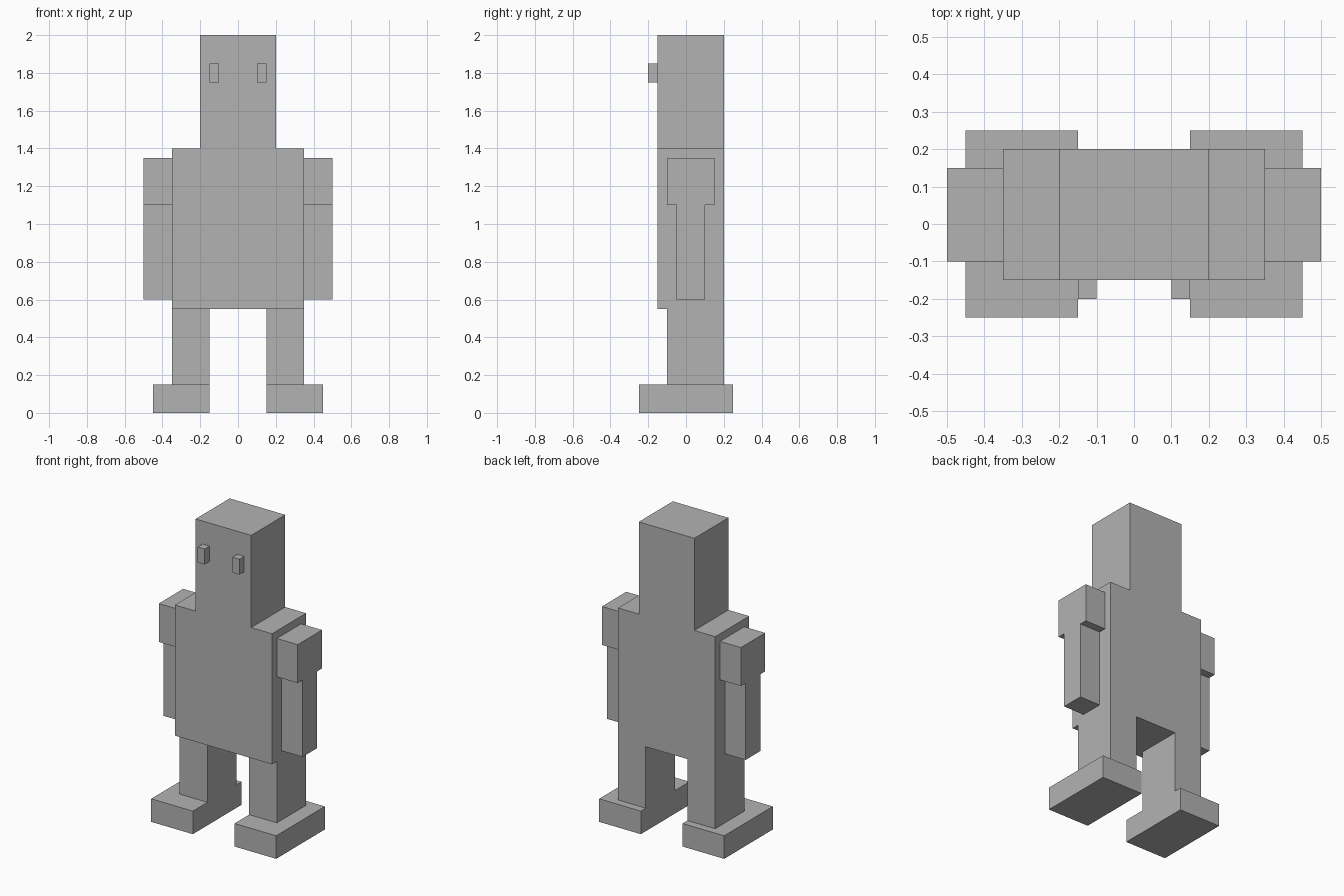
import bpy
import bmesh

cube = bpy.data.objects.get("Cube")
if cube:
    bpy.data.objects.remove(cube, do_unlink=True)

# Single plain grey for the whole figure
GREY = (0.45, 0.45, 0.45, 1.0)
grey = bpy.data.materials.new("plain_grey")
grey.use_nodes = True
grey.diffuse_color = GREY
grey.node_tree.nodes["Principled BSDF"].inputs["Base Color"].default_value = GREY


def box(name, xs, ys, zs):
    """Flat-shaded block spanning the given ranges on each axis."""
    bm = bmesh.new()
    bmesh.ops.create_cube(bm, size=1)
    for v in bm.verts:
        v.co = [(a + b) / 2 + c * (b - a) for c, (a, b) in zip(v.co, (xs, ys, zs))]
    mesh = bpy.data.meshes.new(name)
    bm.to_mesh(mesh)
    bm.free()
    mesh.materials.append(grey)
    obj = bpy.data.objects.new(name, mesh)
    bpy.context.collection.objects.link(obj)
    return obj


def pair(name, xs, ys, zs):
    """Matching blocks on the left (+x) and right (-x)."""
    box("left_" + name, xs, ys, zs)
    box("right_" + name, (-xs[1], -xs[0]), ys, zs)


# Head and torso
box("torso", (-0.35, 0.35), (-0.15, 0.2), (0.55, 1.4))
box("head", (-0.2, 0.2), (-0.15, 0.2), (1.4, 2.0))
pair("eye", (0.1, 0.15), (-0.2, -0.15), (1.75, 1.85))

# Arms: wide shoulder over a slimmer forearm
pair("shoulder", (0.35, 0.5), (-0.1, 0.15), (1.1, 1.35))
pair("forearm", (0.35, 0.5), (-0.05, 0.1), (0.6, 1.1))

# Legs and feet
pair("leg", (0.15, 0.35), (-0.1, 0.2), (0.15, 0.55))
pair("foot", (0.15, 0.45), (-0.25, 0.25), (0.0, 0.15))
